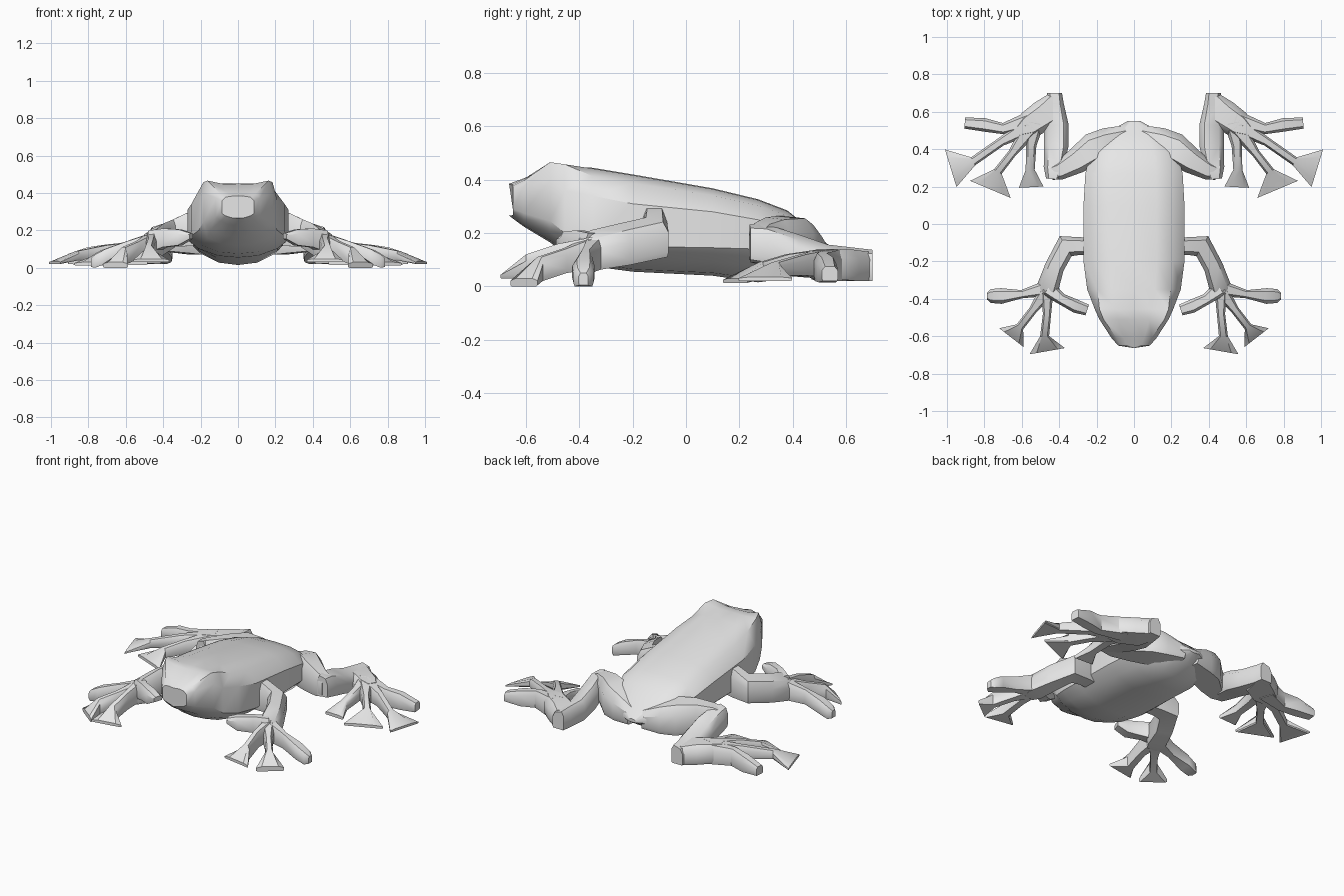
import bpy, bmesh, math
from mathutils import Vector

skin = bpy.data.materials.new("grey_skin")
skin.diffuse_color = (0.8, 0.8, 0.8, 1)


def loft(name, rings, mirror=False, angle=38):
    """Skin a list of equal-length closed rings, capped at both ends."""
    bm = bmesh.new()
    vs = [[bm.verts.new(p) for p in r] for r in rings]
    n = len(rings[0])
    for a, b in zip(vs, vs[1:]):
        for i in range(n):
            j = (i + 1) % n
            bm.faces.new((a[i], a[j], b[j], b[i]))
    bm.faces.new(vs[0])
    bm.faces.new(vs[-1])
    bmesh.ops.recalc_face_normals(bm, faces=bm.faces)
    me = bpy.data.meshes.new(name)
    bm.to_mesh(me)
    bm.free()
    me.materials.append(skin)
    ob = bpy.data.objects.new(name, me)
    bpy.context.collection.objects.link(ob)
    bpy.ops.object.select_all(action='DESELECT')
    ob.select_set(True)
    bpy.context.view_layer.objects.active = ob
    bpy.ops.object.shade_smooth_by_angle(angle=math.radians(angle))
    if mirror:
        ob.modifiers.new("mirror", 'MIRROR')
    return ob


def limb(name, path, slope=0.0):
    """Chamfered box swept along (x, y, half width, z bottom, z top) stations.
    slope tips the upper side down away from the body."""
    pts = [Vector((p[0], p[1])) for p in path]
    sec = [(-.9, 0), (.9, 0), (1, .15), (1, .72), (.6, 1), (-.6, 1), (-1, .72), (-1, .15)]
    rings = []
    for i, (x, y, w, zb, zt) in enumerate(path):
        d0 = (pts[i] - pts[i - 1]).normalized() if i else None
        d1 = (pts[i + 1] - pts[i]).normalized() if i < len(pts) - 1 else None
        t = ((d0 or d1) + (d1 or d0)).normalized()
        side = Vector((-t.y, t.x))
        rings.append([(x + side.x * w * u, y + side.y * w * u,
                       zb + (zt - zb - slope * side.x * w * u) * v) for u, v in sec])
    return loft(name, rings, True)


# Body and head: y, half width, belly z, lower side z, upper side z, back z, brow rise
stations = [
    (-.65, .085, .265, .29, .36, .385, 0),
    (-.61, .12, .225, .275, .375, .405, 0),
    (-.51, .185, .165, .245, .40, .446, .02),
    (-.455, .21, .12, .20, .36, .450, .008),
    (-.35, .25, .075, .17, .34, .445, 0),
    (-.2, .27, .055, .15, .31, .42, 0),
    (.1, .27, .04, .145, .28, .368, 0),
    (.27, .26, .015, .14, .25, .327, 0),
    (.38, .235, .03, .13, .215, .285, 0),
    (.48, .16, .075, .12, .165, .205, 0),
    (.55, .035, .12, .125, .135, .142, 0),
]
rings = []
for y, w, zb, zl, zh, zt, brow in stations:
    k = .88 if brow else .78
    drop = 0 if brow else .3
    half = [(.4 * w, zb + .1 * (zl - zb)), (.78 * w, zb + .5 * (zl - zb)), (w, zl), (w, zh),
            (k * w, zt - drop * (zt - zh) + brow), (.45 * w, zt + .3 * brow - .003)]
    nose = -.014 if y < -.63 else 0
    ring = [(0, y + nose, zb)] + [(x, y, z) for x, z in half] + [(0, y + nose, zt)]
    ring += [(-x, y, z) for x, z in reversed(half)]
    rings.append(ring)
loft("body", rings)

# Front legs and toes
limb("front_leg", [(.2, -.13, .045, .12, .31), (.28, -.118, .047, .115, .29), (.365, -.118, .062, .11, .25),
                   (.425, -.23, .052, .08, .225), (.465, -.35, .06, .06, .195), (.47, -.40, .035, .06, .17)], .45)
front_toes = {
    "outer": [(.45, -.34, .045, .07, .19), (.60, -.375, .022, .05, .14), (.71, -.385, .042, .02, .10),
              (.765, -.385, .037, 0, .07), (.787, -.385, .018, .005, .05)],
    "second": [(.46, -.35, .045, .07, .185), (.54, -.46, .022, .05, .14), (.61, -.55, .022, .02, .11),
               (.655, -.608, .083, 0, .03)],
    "third": [(.465, -.35, .035, .07, .185), (.465, -.48, .022, .06, .16), (.478, -.60, .024, .03, .12),
              (.464, -.68, .096, .03, .048)],
    "inner": [(.46, -.345, .045, .08, .20), (.39, -.40, .03, .11, .21), (.31, -.44, .036, .12, .205),
              (.25, -.46, .03, .155, .185)],
}
for key, path in front_toes.items():
    limb("front_toe_" + key, path)

# Hind legs: thigh, shin, foot and toes
limb("thigh", [(.03, .455, .075, .08, .19), (.14, .425, .09, .07, .235), (.22, .40, .087, .07, .26),
               (.31, .335, .068, .08, .255), (.4, .285, .05, .09, .235), (.445, .275, .04, .1, .22)], .2)
limb("shin", [(.435, .24, .035, .1, .225), (.43, .3, .053, .09, .225), (.415, .42, .065, .06, .185),
              (.415, .53, .065, .03, .145), (.425, .64, .05, .02, .135), (.425, .70, .04, .02, .13)], .3)
limb("foot", [(.42, .67, .045, .02, .13), (.47, .59, .085, .02, .138), (.56, .53, .075, .025, .14),
              (.61, .50, .04, .03, .135)])
hind_toes = {
    "outer": [(.54, .56, .05, .02, .14), (.70, .51, .03, .02, .125), (.80, .53, .036, .015, .11),
              (.905, .54, .03, .02, .075)],
    "second": [(.55, .53, .05, .03, .14), (.71, .44, .024, .04, .12), (.86, .335, .024, .04, .09),
               (.98, .298, .105, .02, .035)],
    "third": [(.55, .52, .05, .03, .14), (.65, .38, .022, .04, .12), (.728, .28, .024, .03, .09),
              (.768, .185, .118, .012, .03)],
    "inner": [(.53, .54, .05, .03, .14), (.55, .42, .028, .04, .12), (.555, .29, .024, .03, .09),
              (.55, .197, .066, .015, .035)],
}
for key, path in hind_toes.items():
    limb("hind_toe_" + key, path)
